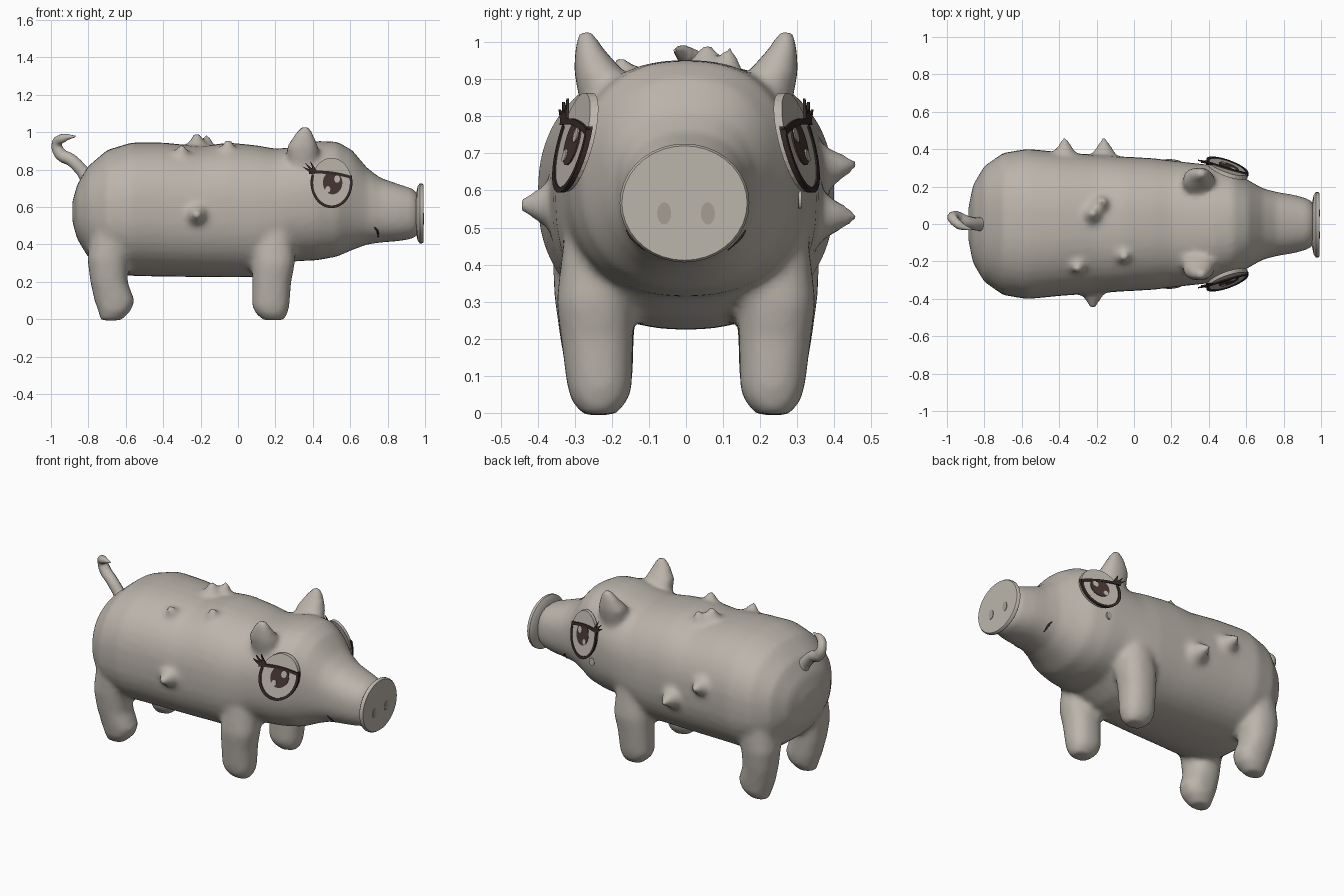
import bpy, bmesh, math
from math import sin, cos, pi
from mathutils import Vector, Matrix
from mathutils.bvhtree import BVHTree

cube = bpy.data.objects.get("Cube")
if cube:
    bpy.data.objects.remove(cube, do_unlink=True)


def material(name, rgb):
    m = bpy.data.materials.new(name)
    m.use_nodes = True
    m.diffuse_color = (*rgb, 1)
    m.node_tree.nodes["Principled BSDF"].inputs["Base Color"].default_value = (*rgb, 1)
    return m


SKIN = material("warm grey skin", (0.50, 0.46, 0.41))
NOSE = material("nostril grey", (0.38, 0.34, 0.30))
LINE = material("dark outline", (0.035, 0.022, 0.020))
IRIS = material("brown iris", (0.06, 0.036, 0.032))


def make_object(name, bm, mat):
    bmesh.ops.recalc_face_normals(bm, faces=bm.faces)
    me = bpy.data.meshes.new(name)
    bm.to_mesh(me)
    bm.free()
    me.materials.append(mat)
    ob = bpy.data.objects.new(name, me)
    bpy.context.collection.objects.link(ob)
    return ob


def loft(bm, rings, power=2.0, n=32):
    """Skin superellipse rings given as (centre, axis a, axis b)."""
    loops = []
    for c, a, b in rings:
        loop = []
        for i in range(n):
            ca, sa = cos(2 * pi * i / n), sin(2 * pi * i / n)
            u = math.copysign(abs(ca) ** (2 / power), ca)
            v = math.copysign(abs(sa) ** (2 / power), sa)
            loop.append(bm.verts.new(Vector(c) + Vector(a) * u + Vector(b) * v))
        loops.append(loop)
    for p, q in zip(loops, loops[1:]):
        for i in range(n):
            j = (i + 1) % n
            bm.faces.new((p[i], p[j], q[j], q[i]))
    bm.faces.new(loops[0])
    bm.faces.new(loops[-1])


def column(bm, side, rows):
    """Upright limb from rows of (z, x, y, x radius, y radius)."""
    loft(bm, [((x, side * y, z), (rx, 0, 0), (0, ry, 0)) for z, x, y, rx, ry in rows], 2.3, 20)


# Body, head and snout: x, bottom, top, half width
TRUNK = [(-0.885, 0.52, 0.63, 0.09), (-0.86, 0.43, 0.72, 0.21), (-0.80, 0.33, 0.82, 0.31),
         (-0.70, 0.25, 0.905, 0.38), (-0.57, 0.232, 0.945, 0.402), (-0.40, 0.228, 0.945, 0.385),
         (-0.20, 0.226, 0.925, 0.37), (-0.05, 0.224, 0.945, 0.36), (0.10, 0.225, 0.93, 0.352),
         (0.20, 0.255, 0.912, 0.34), (0.30, 0.31, 0.92, 0.328), (0.42, 0.315, 0.953, 0.315),
         (0.53, 0.335, 0.95, 0.285), (0.61, 0.37, 0.905, 0.235), (0.69, 0.40, 0.81, 0.19),
         (0.76, 0.41, 0.757, 0.172), (0.86, 0.418, 0.722, 0.155), (0.93, 0.43, 0.70, 0.135),
         (0.965, 0.45, 0.67, 0.11)]
bm = bmesh.new()
loft(bm, [((x, 0, (lo + hi) / 2), (0, w, 0), (0, 0, (hi - lo) / 2)) for x, lo, hi, w in TRUNK], 2.35, 40)

# Legs and ears
FRONT_LEG = [(0.48, 0.19, 0.21, 0.11, 0.12), (0.30, 0.19, 0.245, 0.115, 0.105),
             (0.20, 0.18, 0.24, 0.105, 0.098), (0.07, 0.175, 0.233, 0.10, 0.088),
             (0.03, 0.18, 0.233, 0.085, 0.075), (-0.004, 0.19, 0.235, 0.055, 0.045)]
REAR_LEG = [(0.50, -0.66, 0.21, 0.13, 0.15), (0.32, -0.695, 0.245, 0.11, 0.112),
            (0.20, -0.69, 0.24, 0.10, 0.10), (0.10, -0.66, 0.233, 0.108, 0.09),
            (0.045, -0.66, 0.233, 0.088, 0.08), (-0.006, -0.68, 0.235, 0.055, 0.045)]
EAR = [(0.80, 0.35, 0.19, 0.09, 0.09), (0.92, 0.345, 0.235, 0.085, 0.068),
       (0.985, 0.352, 0.262, 0.052, 0.038), (1.035, 0.36, 0.272, 0.02, 0.016)]
for side in (-1, 1):
    for rows in (FRONT_LEG, REAR_LEG, EAR):
        column(bm, side, rows)

# Pointed warts: tip position and outward direction
WARTS = [((-0.22, 0.06, 1.0), (0, 0.1, 1)), ((-0.16, 0.12, 0.985), (0.2, 0.2, 1)),
         ((-0.30, -0.25, 0.935), (0, -0.5, 1)), ((-0.05, -0.18, 0.965), (0.1, -0.2, 1)),
         ((-0.22, -0.455, 0.56), (0, -1, 0)), ((-0.37, 0.46, 0.67), (0, 1, 0.1)),
         ((-0.16, 0.46, 0.53), (0, 1, 0))]
for tip, way in WARTS:
    d = Vector(way).normalized()
    rot = Vector((0, 0, 1)).rotation_difference(d).to_matrix().to_4x4()
    bmesh.ops.create_cone(bm, cap_ends=True, segments=10, radius1=0.11, radius2=0.012,
                          depth=0.16, matrix=Matrix.Translation(Vector(tip) - d * 0.08) @ rot)

# Fuse the parts into one soft skin
body = make_object("body", bm, SKIN)
fuse = body.modifiers.new("fuse", 'REMESH')
fuse.mode = 'VOXEL'
fuse.voxel_size = 0.017
fuse.use_smooth_shade = True
soften = body.modifiers.new("soften", 'SMOOTH')
soften.factor = 0.5
soften.iterations = 6
bpy.context.view_layer.update()
tree = BVHTree.FromObject(body, bpy.context.evaluated_depsgraph_get())


def skin_y(x, z, side):
    hit = tree.ray_cast(Vector((x, side * 2, z)), Vector((0, -side, 0)))[0]
    return hit.y if hit else side * 0.15


# Snout disc and nostrils
bm = bmesh.new()
loft(bm, [((x, -0.004, 0.566), (0, 0.175 * s, 0), (0, 0, 0.16 * s))
          for x, s in ((0.95, 0.6), (0.96, 0.9), (0.972, 1), (0.984, 1), (0.992, 0.965))], 2, 36)
disc = make_object("snout_disc", bm, SKIN)
bm = bmesh.new()
for side in (-1, 1):
    loft(bm, [((x, side * 0.059, 0.538), (0, 0.019, 0), (0, 0, 0.03)) for x in (0.989, 0.995)], 2, 16)
make_object("nostrils", bm, NOSE)
bpy.ops.object.select_all(action='DESELECT')
disc.select_set(True)
bpy.context.view_layer.objects.active = disc
bpy.ops.object.shade_smooth_by_angle(angle=math.radians(40))


def tube(name, points, mat):
    """Tapered tube through points of (x, y, z, radius)."""
    cu = bpy.data.curves.new(name, 'CURVE')
    cu.dimensions = '3D'
    cu.bevel_depth = 1
    cu.bevel_resolution = 3
    cu.use_fill_caps = True
    sp = cu.splines.new('BEZIER')
    sp.bezier_points.add(len(points) - 1)
    for bp, (x, y, z, r) in zip(sp.bezier_points, points):
        bp.co = (x, y, z)
        bp.radius = r
        bp.handle_left_type = bp.handle_right_type = 'AUTO'
    cu.materials.append(mat)
    ob = bpy.data.objects.new(name, cu)
    bpy.context.collection.objects.link(ob)


# Curly tail
tube("tail", [(-0.78, 0, 0.72, 0.05), (-0.835, 0, 0.795, 0.035), (-0.89, 0.01, 0.85, 0.034),
              (-0.95, 0.035, 0.885, 0.034), (-0.968, 0.03, 0.94, 0.028),
              (-0.935, -0.005, 0.968, 0.024), (-0.87, -0.03, 0.978, 0.004)], SKIN)


# Eyes: flat drawings on a slanted plane, u forward and v up from the centre
def place(u, v, side, lift):
    return Vector((0.5 + u, side * (0.307 - 0.33 * u - 0.25 * v + lift), 0.73 + v))


def plate(bm, pts, side, low, high):
    a, b = ([bm.verts.new(place(u, v, side, h)) for u, v in pts] for h in (low, high))
    n = len(pts)
    bm.faces.new(a)
    bm.faces.new(b)
    for i in range(n):
        j = (i + 1) % n
        bm.faces.new((a[i], a[j], b[j], b[i]))


def oval(u, v, ru, rv, start=0, end=360, n=32):
    angles = [math.radians(start + (end - start) * i / n) for i in range(n + (end - start < 360))]
    return [(u + ru * cos(t), v + rv * sin(t)) for t in angles]


def strip(bm, outer, inner, side, low, high):
    for i in range(len(outer) - 1):
        plate(bm, [outer[i], outer[i + 1], inner[i + 1], inner[i]], side, low, high)


for side, label in ((-1, "right"), (1, "left")):
    # Eyeball plate with its lid
    bm = bmesh.new()
    plate(bm, oval(0, 0, 0.108, 0.133), side, -0.022, 0)
    make_object(label + "_eye", bm, SKIN)
    # Rim below the lid, curved lid line and lashes
    bm = bmesh.new()
    strip(bm, oval(0, 0, 0.112, 0.136, 160, 378), oval(0, 0, 0.098, 0.121, 160, 378), side, -0.01, 0.004)
    steps = [i / 12 for i in range(13)]
    lid = [(-0.12 + 0.23 * t, 0.062 - 0.027 * t + 0.05 * t * (1 - t)) for t in steps]
    strip(bm, lid, [(u, v - 0.016) for u, v in lid], side, -0.004, 0.007)
    for u, v in ((-0.158, 0.088), (-0.142, 0.108), (-0.115, 0.118)):
        plate(bm, [(u, v), (u * 0.4 - 0.05, 0.052), (u * 0.4 - 0.03, 0.062)], side, 0, 0.007)
    make_object(label + "_eye_outline", bm, LINE)
    # Iris flattened by the lid, with two glints
    bm = bmesh.new()
    plate(bm, [(u, min(v, 0.05)) for u, v in oval(0.006, 0.0, 0.052, 0.062)], side, -0.004, 0.004)
    make_object(label + "_iris", bm, IRIS)
    bm = bmesh.new()
    plate(bm, oval(0.03, 0.02, 0.016, 0.02, n=16), side, 0, 0.007)
    plate(bm, oval(-0.02, -0.035, 0.014, 0.017, n=16), side, 0, 0.007)
    make_object(label + "_eye_glints", bm, SKIN)
    # Corner of the mouth
    path = [(0.73, 0.492), (0.744, 0.474), (0.75, 0.44)]
    tube(label + "_mouth_corner",
         [(x, skin_y(x, z, side), z, r) for (x, z), r in zip(path, (0.003, 0.006, 0.003))], LINE)

# Small tear drop under the left eye
y = skin_y(0.44, 0.575, 1)
bm = bmesh.new()
loft(bm, [((0.44, y + h, 0.575), (0.018, 0, 0), (0, 0, 0.024)) for h in (-0.003, 0.006)], 2, 16)
make_object("tear_drop", bm, SKIN)
